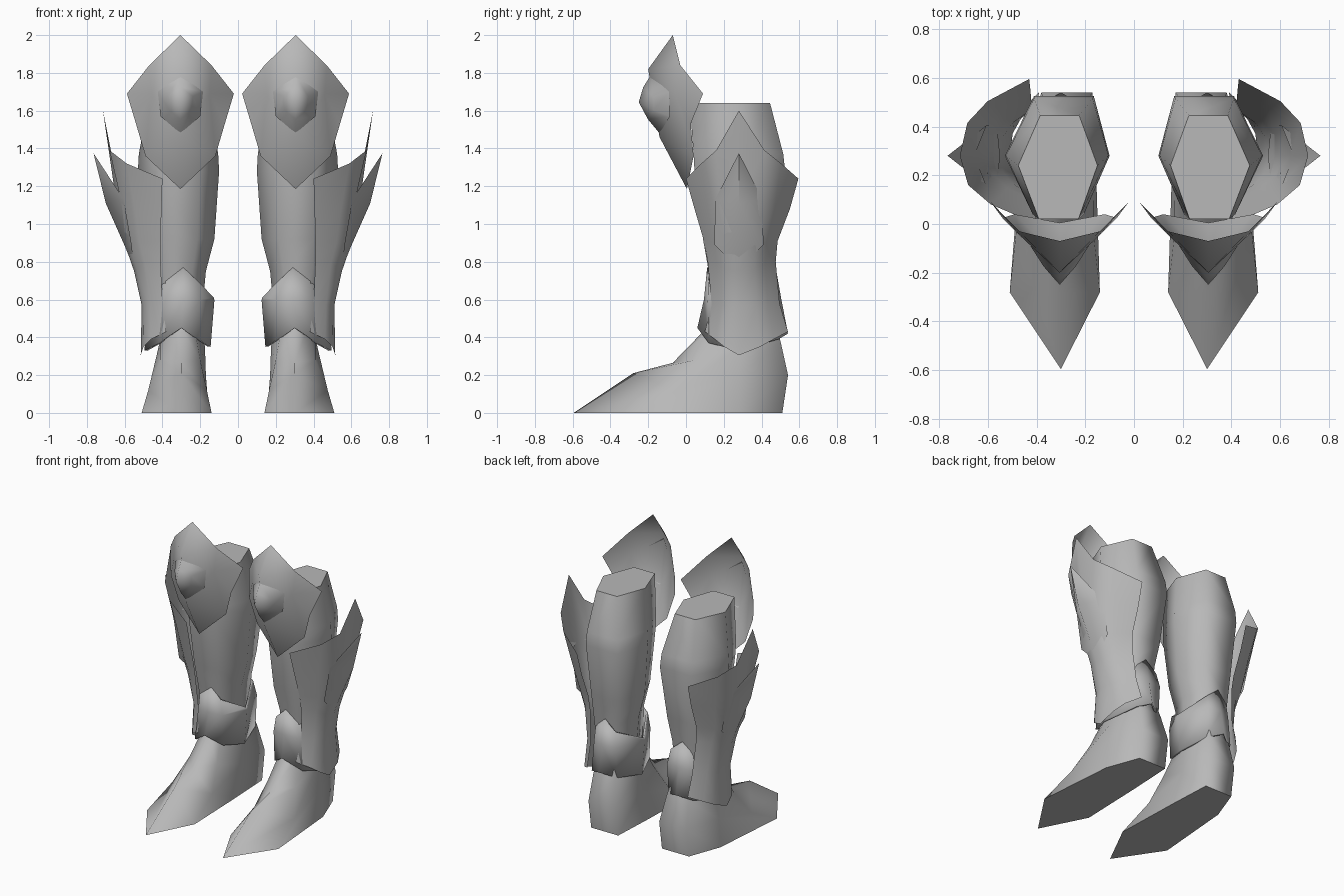
import bpy, bmesh, math
from mathutils import Vector

if "Cube" in bpy.data.objects:
    bpy.data.objects.remove(bpy.data.objects["Cube"])

grey = bpy.data.materials.new("steel grey")
grey.diffuse_color = (0.48, 0.48, 0.48, 1)
grey.use_nodes = True
grey.node_tree.nodes["Principled BSDF"].inputs["Base Color"].default_value = grey.diffuse_color


def build(name, verts, faces, outward=None, angle=150, thickness=0):
    """Make one right-hand part and mirror it to the left."""
    bm = bmesh.new()
    vs = [bm.verts.new(v) for v in verts]
    for f in faces:
        bm.faces.new([vs[i] for i in f])
    bmesh.ops.recalc_face_normals(bm, faces=bm.faces)
    bm.normal_update()
    # open shells are turned to face the given direction
    if outward:
        total = sum((f.normal * f.calc_area() for f in bm.faces), Vector())
        if total.dot(Vector(outward)) < 0:
            bmesh.ops.reverse_faces(bm, faces=bm.faces)
    # end caps keep a crisp border
    for f in bm.faces:
        if len(f.verts) > 4:
            for e in f.edges:
                e.smooth = False
    me = bpy.data.meshes.new(name)
    bm.to_mesh(me)
    bm.free()
    me.materials.append(grey)
    ob = bpy.data.objects.new(name, me)
    bpy.context.collection.objects.link(ob)
    bpy.ops.object.select_all(action='DESELECT')
    ob.select_set(True)
    bpy.context.view_layer.objects.active = ob
    bpy.ops.object.shade_smooth_by_angle(angle=math.radians(angle), keep_sharp_edges=True)
    if thickness:
        s = ob.modifiers.new("thickness", 'SOLIDIFY')
        s.thickness, s.offset = thickness, -1
    ob.modifiers.new("pair", 'MIRROR').use_mirror_merge = False
    return ob


def loft(rings, closed=True, caps=True):
    """Join rings of equal length with quads."""
    n = len(rings[0])
    verts = [p for r in rings for p in r]
    faces = [(k * n + i, k * n + (i + 1) % n, (k + 1) * n + (i + 1) % n, (k + 1) * n + i)
             for k in range(len(rings) - 1) for i in range(n if closed else n - 1)]
    if caps:
        faces += [tuple(range(n)), tuple(range((len(rings) - 1) * n, len(rings) * n))]
    return verts, faces


# six-sided leg: z, inner x, outer x, front y, back y, side y, back corner xs
rings = []
for z, xi, xo, yf, yb, ys, bi, bo in [
        (0.42, .20, .41, .14, .45, .28, .24, .36), (.75, .17, .47, .12, .465, .28, .22, .39),
        (.92, .125, .50, .09, .48, .28, .19, .40), (1.28, .10, .53, .045, .525, .28, .165, .41),
        (1.37, .105, .525, .04, .515, .28, .17, .41), (1.64, .15, .475, .02, .445, .24, .225, .385)]:
    w = xo - xi
    rings.append([(xi + .24 * w, yf, z), (xo - .26 * w, yf, z), (xo, ys, z),
                  (bo, yb, z), (bi, yb, z), (xi, ys, z)])
build("leg", *loft(rings), angle=80)

# pointed boot, from sole to ankle
build("boot", *loft([
    [(.30, -.595, 0), (.51, -.28, 0), (.465, .28, 0), (.38, .51, 0), (.17, .51, 0), (.155, .20, 0), (.14, -.28, 0)],
    [(.30, -.28, .21), (.475, -.05, .12), (.45, .28, .20), (.38, .54, .20), (.17, .54, .20), (.17, .28, .20), (.165, -.05, .12)],
    [(.30, -.07, .265), (.41, .05, .28), (.42, .28, .35), (.37, .50, .38), (.20, .50, .38), (.175, .28, .35), (.20, .05, .28)],
    [(.30, .11, .45), (.37, .14, .45), (.41, .28, .46), (.36, .48, .46), (.22, .48, .46), (.19, .28, .46), (.23, .14, .45)],
]))

# ankle cuff, peaked at front and back, low on the sides
build("ankle_cuff", *loft([
    [(.30, .06, .45), (.20, .12, .385), (.145, .28, .35), (.20, .48, .385), (.30, .54, .42),
     (.39, .49, .39), (.495, .28, .33), (.42, .12, .37)],
    [(.29, .095, .60), (.20, .11, .60), (.125, .28, .595), (.20, .495, .60), (.30, .505, .60),
     (.38, .48, .59), (.48, .28, .58), (.39, .115, .59)],
    [(.29, .112, .77), (.215, .115, .70), (.127, .28, .61), (.215, .475, .70), (.30, .475, .77),
     (.38, .46, .70), (.47, .28, .61), (.38, .118, .70)],
], caps=False), thickness=.015)

# outer calf guard: each row runs front edge, side centre, back edge
ease = [(0, 0), (.29, .60), (.57, .89), (1, 1)]
rows = []
for front, side, back, zs in [
        ((.38, .10), .515, (.39, .54), (.43, .39, .35, .305)),
        ((.40, .135), .51, (.395, .495), (.58, .575, .57, .57)),
        ((.41, .115), .55, (.41, .475), (.80, .80, .76, .75)),
        ((.41, .095), .595, (.42, .485), (.91, .90, .89, .88)),
        ((.405, .045), .645, (.425, .55), (1.08, 1.10, 1.12, 1.12)),
        ((.40, .0), .715, (.43, .595), (1.24, 1.32, 1.39, 1.60))]:
    def half(edge):
        return [(edge[0] + (side - edge[0]) * fx, edge[1] + (.28 - edge[1]) * fy, z)
                for (fy, fx), z in zip(ease, zs)]
    rows.append(half(front) + half(back)[-2::-1])
build("calf_guard", *loft(rows, closed=False, caps=False), outward=(1, 0, 0))

# spike flaring out of the calf guard, hollow behind its tip
build("guard_spike",
      [(.765, .28, 1.375), (.605, .155, 1.13), (.70, .28, 1.11), (.605, .405, 1.13),
       (.563, .15, .89), (.598, .28, .88), (.563, .41, .89), (.55, .28, .76), (.655, .28, 1.15)],
      [(0, 1, 2), (0, 2, 3), (1, 4, 5, 2), (2, 5, 6, 3), (4, 7, 5), (5, 7, 6),
       (0, 8, 1), (0, 3, 8)], outward=(1, 0, 0), angle=70)

# winged knee guard, a folded shell
C = .305
ridge = [(C, -.07, 2.0), (C, -.20, 1.82), (C, -.14, 1.46), (C, .005, 1.185)]
wing = [(.165, -.03, 1.84), (.283, .09, 1.69), (.235, .025, 1.53), (.185, .04, 1.36), (.155, -.055, 1.69)]
verts = ridge + [(C + s * x, y, z) for s in (1, -1) for x, y, z in wing]
faces = []
for k in (4, 9):
    a, w, m, b, p = range(k, k + 5)
    faces += [(0, 1, a), (1, p, a), (a, p, w), (1, 2, p), (p, m, w), (p, b, m), (2, b, p), (2, 3, b)]
build("knee_guard", verts, faces, outward=(0, -1, 0))

# domed boss on the knee guard
outline = [(0, -.185, 1.79), (.12, -.09, 1.70), (.105, -.085, 1.57),
           (0, -.14, 1.48), (-.105, -.085, 1.57), (-.12, -.09, 1.70)]
peak = Vector((0, -.25, 1.645))
inner = [Vector(p).lerp(peak, .45) + Vector((0, -.012, 0)) for p in outline]
verts = [(C + x, y, z) for x, y, z in outline + inner + [peak]]
faces = [(i, (i + 1) % 6, 6 + (i + 1) % 6, 6 + i) for i in range(6)]
faces += [(6 + i, 6 + (i + 1) % 6, 12) for i in range(6)]
build("knee_boss", verts, faces, outward=(0, -1, 0))
